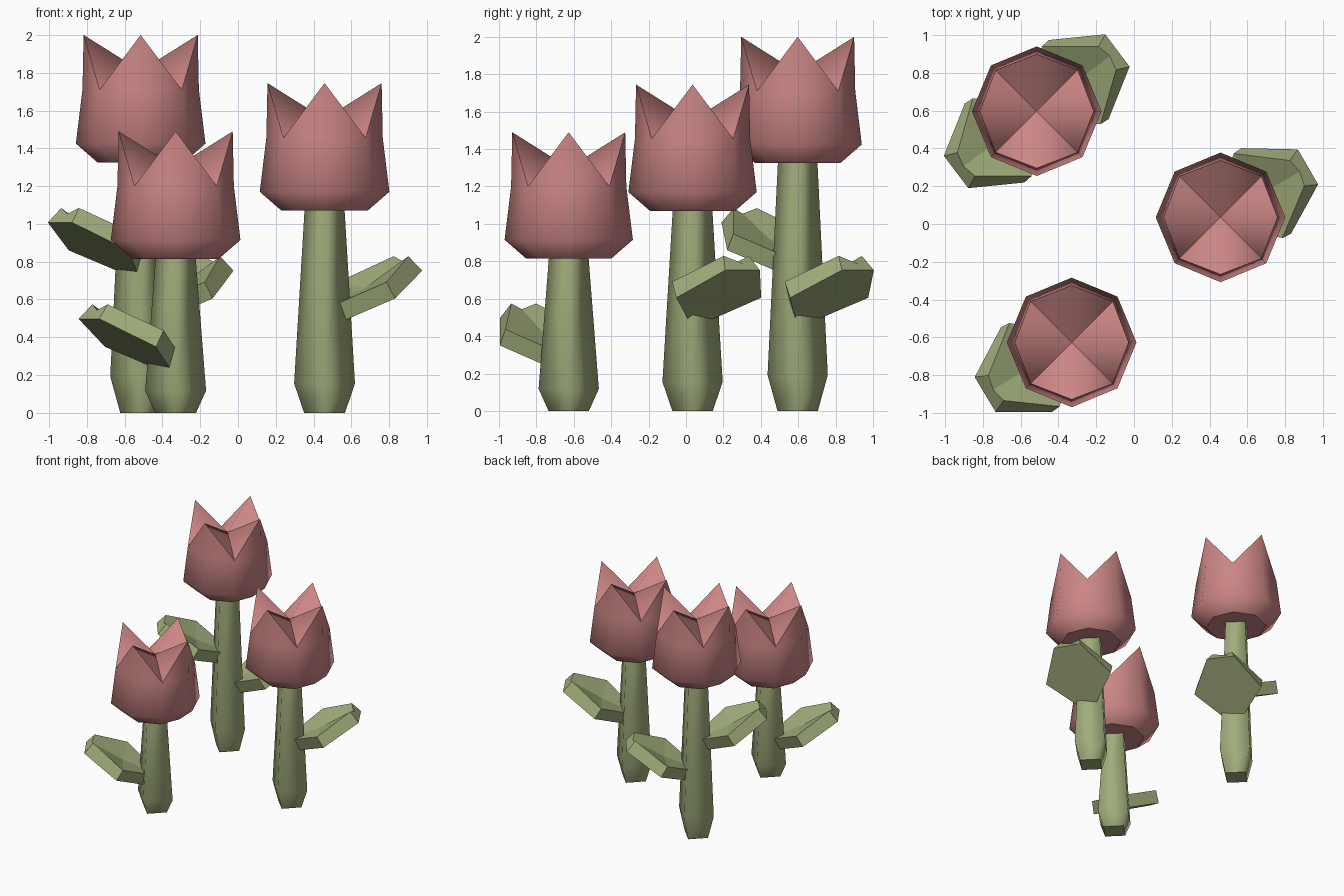
import bpy, bmesh
from math import sin, cos, pi, radians
from mathutils import Matrix

cube = bpy.data.objects.get("Cube")
if cube:
    bpy.data.objects.remove(cube, do_unlink=True)


def material(name, rgb):
    mat = bpy.data.materials.new(name)
    mat.use_nodes = True
    mat.diffuse_color = (*rgb, 1)
    mat.node_tree.nodes["Principled BSDF"].inputs["Base Color"].default_value = (*rgb, 1)
    return mat


PINK = material("petal pink", (0.60, 0.235, 0.235))
GREEN = material("leaf green", (0.355, 0.42, 0.20))


def finish(bm, name, mat, matrix, sharp=None):
    """Turn a bmesh into an object; smooth it when a sharp-edge rule is given."""
    bmesh.ops.recalc_face_normals(bm, faces=bm.faces)
    for f in bm.faces:
        f.smooth = sharp is not None
    if sharp:
        for e in bm.edges:
            e.smooth = not sharp(e)
    mesh = bpy.data.meshes.new(name)
    bm.to_mesh(mesh)
    bm.free()
    mesh.materials.append(mat)
    obj = bpy.data.objects.new(name, mesh)
    obj.matrix_world = matrix
    bpy.context.collection.objects.link(obj)


def ring(bm, radius, z, sides):
    return [bm.verts.new((radius * cos(2 * pi * i / sides), radius * sin(2 * pi * i / sides), z))
            for i in range(sides)]


def bridge(bm, a, b):
    n = len(a)
    for i in range(n):
        j = (i + 1) % n
        bm.faces.new((a[i], a[j], b[j], b[i]))


def stem(name, x, y, height):
    # four-sided tapering stalk with a swollen foot
    bm = bmesh.new()
    foot = ring(bm, 0.108, 0, 4)
    bulge = ring(bm, 0.161, 0.145 * height, 4)
    top = ring(bm, 0.105, height + 0.02, 4)
    bridge(bm, foot, bulge)
    bridge(bm, bulge, top)
    bm.faces.new(foot)
    bm.faces.new(top)
    ends = set(foot), set(top)
    finish(bm, name, GREEN, Matrix.Translation((x, y, 0)),
           lambda e: any(set(e.verts) <= end for end in ends))


def blossom(name, x, y, z):
    # eight-sided cup with four pointed petals and a folded inside
    bm = bmesh.new()
    base = ring(bm, 0.228, 0, 8)
    belly = ring(bm, 0.343, 0.10, 8)
    rim = ring(bm, 0.308, 0.385, 8)
    tips = ring(bm, 0.302, 0.675, 4)
    heart = bm.verts.new((0, 0, 0.485))
    bridge(bm, base, belly)
    bridge(bm, belly, rim)
    bm.faces.new(base)
    for i, tip in enumerate(tips):
        middle = rim[2 * i]
        for valley in (rim[2 * i - 1], rim[(2 * i + 1) % 8]):
            bm.faces.new((middle, valley, tip))
            bm.faces.new((tip, valley, heart))
    rim_set, tip_set, base_set = set(rim), set(tips), set(base)
    valleys = set(rim[1::2])

    def sharp(e):
        pair = set(e.verts)
        petal_edge = pair & tip_set and pair & valleys
        fold = heart in pair and pair & valleys
        return bool(petal_edge or fold or pair <= base_set)

    finish(bm, name, PINK, Matrix.Translation((x, y, z)), sharp)


def leaf(name, x, y, z, angle):
    # thick tilted plate with a shallow groove along the middle of its top
    stations = [(0.0, 0.075, 0.0, 0.075, 0.01),
                (0.23, 0.262, 0.23, 0.258, 0.035),
                (0.525, 0.107, 0.505, 0.078, 0.035)]
    thick = 0.10
    bm = bmesh.new()
    loops = []
    for u, w, u_top, w_top, dip in stations:
        points = [(u, -w, 0), (u, w, 0), (u_top, w_top, thick),
                  (u_top, 0, thick - dip), (u_top, -w_top, thick)]
        loops.append([bm.verts.new(p) for p in points])
    for a, b in zip(loops, loops[1:]):
        bridge(bm, a, b)
    bm.faces.new(loops[0])
    bm.faces.new(loops[-1])
    matrix = (Matrix.Translation((x, y, z)) @ Matrix.Rotation(radians(angle), 4, 'Z')
              @ Matrix.Translation((0.08, 0, 0)) @ Matrix.Rotation(radians(-30), 4, 'Y'))
    finish(bm, name, GREEN, matrix)


# position, stem height, leaves as (height, heading)
tulips = {
    "back": (-0.515, 0.597, 1.325, [(0.745, 217), (0.49, 37)]),
    "right": (0.458, 0.035, 1.07, [(0.49, 30)]),
    "front": (-0.33, -0.627, 0.815, [(0.235, 211)]),
}
for label, (x, y, height, leaves) in tulips.items():
    stem(label + "_stem", x, y, height)
    blossom(label + "_blossom", x, y, height)
    for n, (z, heading) in enumerate(leaves, 1):
        leaf(f"{label}_leaf_{n}", x, y, z, heading)
